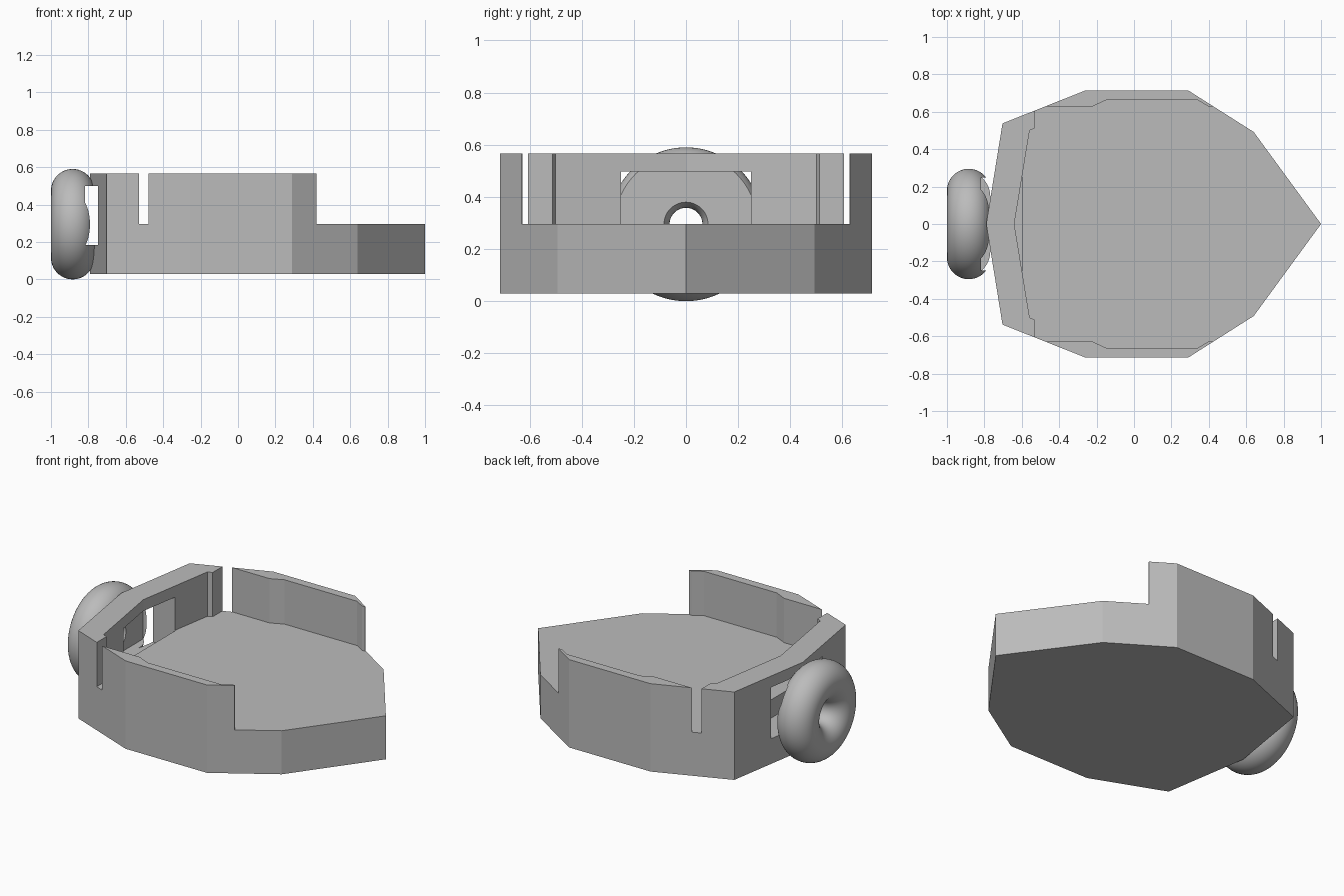
import bpy
import bmesh
import math

cube = bpy.data.objects.get("Cube")
if cube:
    bpy.data.objects.remove(cube, do_unlink=True)

grey = bpy.data.materials.new("light_grey")
grey.use_nodes = True
COLOUR = (0.5, 0.5, 0.5, 1)
grey.diffuse_color = COLOUR
grey.node_tree.nodes["Principled BSDF"].inputs["Base Color"].default_value = COLOUR


def prism(name, half, z0, z1):
    """Mirror a half outline across y = 0 and extrude it upwards."""
    outline = half + [(x, -y) for x, y in reversed(half) if y > 0]
    bm = bmesh.new()
    face = bm.faces.new([bm.verts.new((x, y, z0)) for x, y in outline])
    grown = bmesh.ops.extrude_face_region(bm, geom=[face])["geom"]
    top = [v for v in grown if isinstance(v, bmesh.types.BMVert)]
    bmesh.ops.translate(bm, verts=top, vec=(0, 0, z1 - z0))
    bmesh.ops.recalc_face_normals(bm, faces=bm.faces)
    mesh = bpy.data.meshes.new(name)
    bm.to_mesh(mesh)
    bm.free()
    mesh.materials.append(grey)
    obj = bpy.data.objects.new(name, mesh)
    bpy.context.collection.objects.link(obj)
    return obj


def activate(obj):
    bpy.ops.object.select_all(action="DESELECT")
    obj.select_set(True)
    bpy.context.view_layer.objects.active = obj


def cut(obj, cutter):
    activate(obj)
    mod = obj.modifiers.new("cut", "BOOLEAN")
    mod.operation = "DIFFERENCE"
    mod.solver = "EXACT"
    mod.object = cutter
    bpy.ops.object.modifier_apply(modifier=mod.name)


DECK, RIM = 0.296, 0.567

# Hull: full-height solid with a pointed bow
hull = prism("hull", [(1, 0), (0.64, 0.492), (0.29, 0.714), (-0.26, 0.714),
                      (-0.703, 0.538), (-0.79, 0)], 0.03, RIM)

# Well: clears the deck, the open bow and the two side slots
well = prism("well_cutter", [
    (1.2, 0), (1.2, 0.9), (0.42, 0.9), (0.42, 0.627), (0.4, 0.627),
    (0.342, 0.662), (-0.15, 0.662), (-0.225, 0.627), (-0.481, 0.627),
    (-0.481, 0.9), (-0.53, 0.9), (-0.53, 0.513), (-0.558, 0.5), (-0.64, 0),
], DECK, 0.8)

# Stern window: passes through the transom and into the ring
window = prism("window_cutter", [(-0.595, 0), (-0.595, 0.249),
                                 (-0.817, 0.249), (-0.817, 0)], 0.184, 0.498)

# Stern ring
TUBE = 0.116
bpy.ops.mesh.primitive_torus_add(
    major_segments=96, minor_segments=48, major_radius=0.295 - TUBE,
    minor_radius=TUBE, location=(TUBE - 1, 0, 0.295),
    rotation=(0, math.pi / 2, 0))
ring = bpy.context.object
ring.name = "stern_ring"
ring.data.materials.append(grey)

cut(hull, well)
cut(hull, window)
cut(ring, window)
for cutter in (well, window):
    bpy.data.objects.remove(cutter, do_unlink=True)

activate(ring)
bpy.ops.object.shade_smooth_by_angle(angle=math.radians(30))
